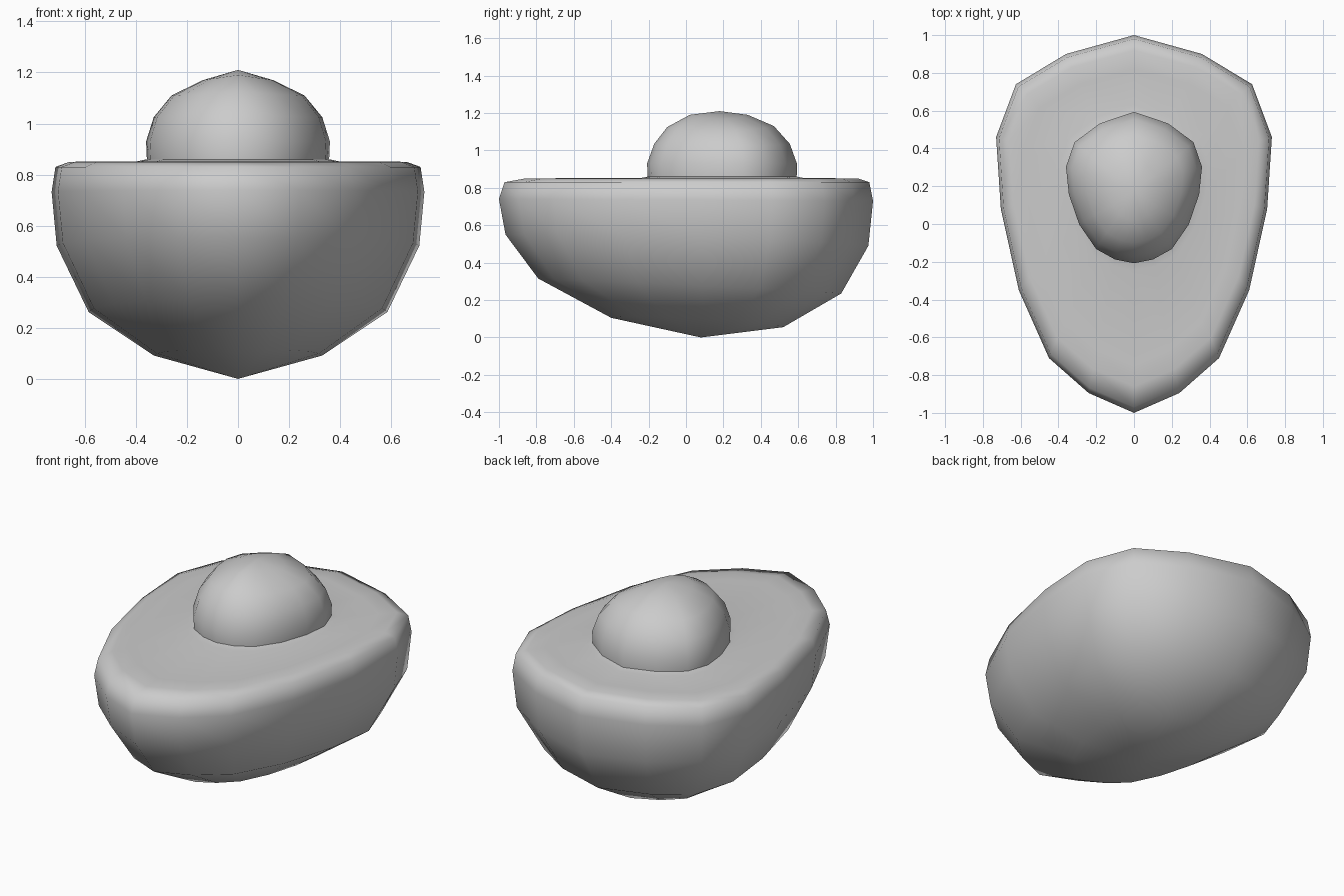
import bpy, bmesh

if "Cube" in bpy.data.objects:
    bpy.data.objects.remove(bpy.data.objects["Cube"])

# Half outlines from back tip to front tip: (x, y)
BODY = [(0, 1), (.36, .90), (.625, .74), (.73, .46), (.705, .08),
        (.61, -.35), (.45, -.71), (.24, -.895), (0, -1)]
PIT = [(0, .595), (.18, .535), (.315, .435), (.36, .305), (.345, .16),
       (.29, 0), (.2, -.13), (.1, -.185), (0, -.205)]


def ring(half, sx, y0, y1, z0, z1, side=0.0):
    """Mirror a half outline, fit it to the given width and length, tilt it from z0 to z1."""
    full = half + [(-x, y) for x, y in half[-2:0:-1]]
    w = max(x for x, _ in half)
    lo, hi = half[-1][1], half[0][1]
    pts = []
    for x, y in full:
        t = (y - lo) / (hi - lo)
        pts.append((x / w * sx, y0 + t * (y1 - y0),
                    z0 + t * (z1 - z0) + side * abs(x) / w))
    return pts


def loft(name, rings, bottom=None, top=None):
    bm = bmesh.new()
    loops = [[bm.verts.new(p) for p in r] for r in rings]
    n = len(loops[0])
    for a, b in zip(loops, loops[1:]):
        for i in range(n):
            j = (i + 1) % n
            bm.faces.new((a[i], a[j], b[j], b[i]))
    for tip, loop in ((bottom, loops[0]), (top, loops[-1])):
        if tip:
            v = bm.verts.new(tip)
            for i in range(n):
                bm.faces.new((loop[i], loop[(i + 1) % n], v))
    bmesh.ops.recalc_face_normals(bm, faces=bm.faces)
    # Outline runs clockwise: make sure the faces point outwards
    probe = max(bm.faces, key=lambda f: f.calc_center_median().x)
    if probe.normal.x < 0:
        bmesh.ops.reverse_faces(bm, faces=bm.faces)
    for f in bm.faces:
        f.smooth = True
    me = bpy.data.meshes.new(name)
    bm.to_mesh(me)
    bm.free()
    ob = bpy.data.objects.new(name, me)
    bpy.context.collection.objects.link(ob)
    return ob


# Halved fruit: rounded skin, soft rim and flat cut face around the stone
loft("fruit_half", [
    ring(BODY, .33, -.40, .52, .105, .055, .023),
    ring(BODY, .585, -.79, .83, .315, .235, .005),
    ring(BODY, .71, -.965, .975, .55, .49, .015),
    ring(BODY, .73, -1, 1, .74, .73),
    ring(BODY, .715, -.97, .98, .83, .83),
    ring(BODY, .66, -.86, .92, .85, .85),
    ring(BODY, .58, -.75, .82, .851, .851),
    ring(PIT, .395, -.245, .63, .852, .852),
    ring(PIT, .357, -.205, .592, .86, .86),
], bottom=(0, .08, 0))

# Domed stone sitting in the cut face
loft("stone", [
    ring(PIT, .357, -.205, .592, .86, .86),
    ring(PIT, .36, -.208, .593, .93, .93),
    ring(PIT, .33, -.17, .555, 1.035, 1.035, -.01),
    ring(PIT, .26, -.10, .47, 1.125, 1.13, -.018),
    ring(PIT, .137, .02, .33, 1.19, 1.19, -.02),
], top=(0, .18, 1.21))
